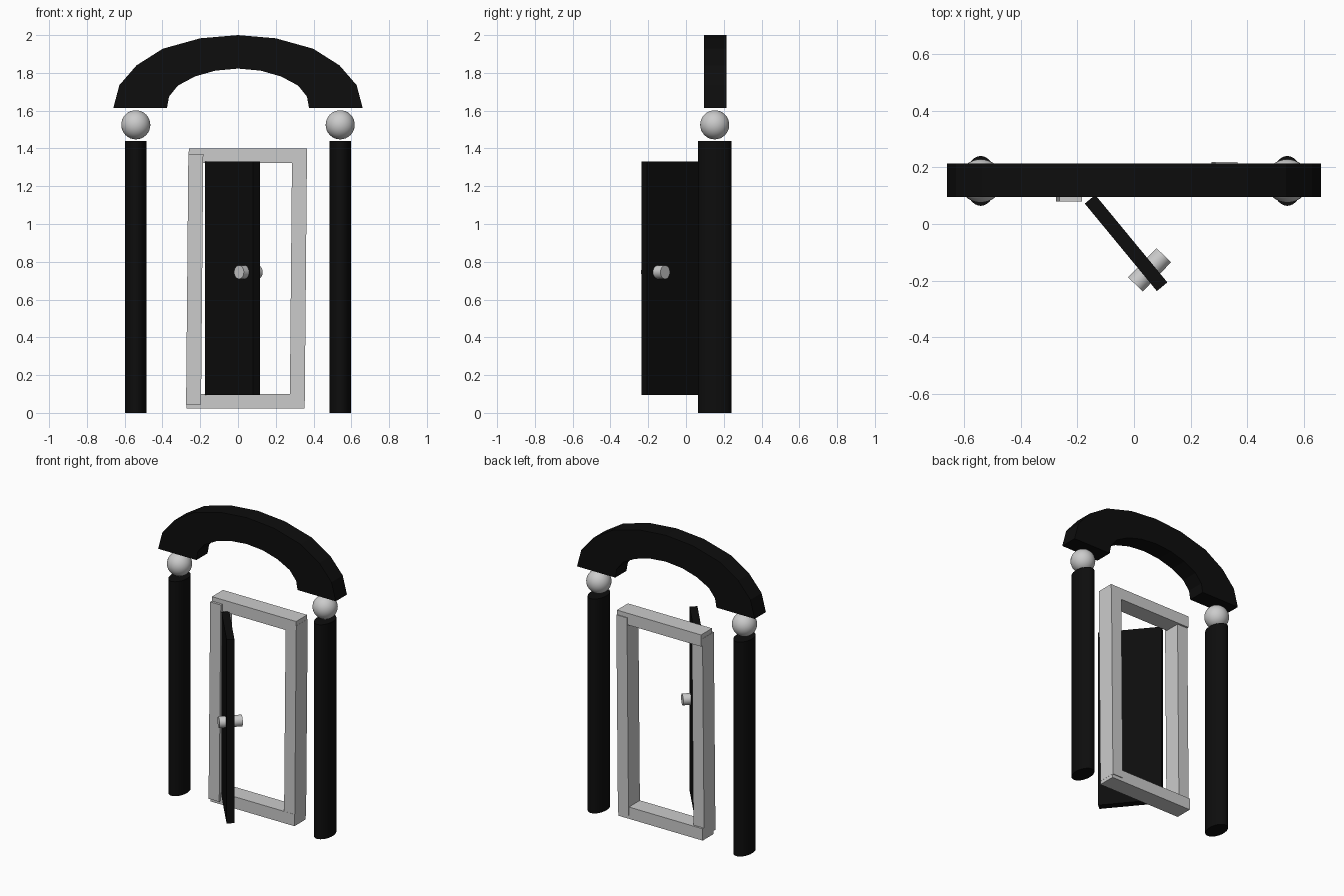
import bpy
from math import atan2, radians
from mathutils import Vector

if "Cube" in bpy.data.objects:
    bpy.data.objects.remove(bpy.data.objects["Cube"])

black = bpy.data.materials.new("black")
black.diffuse_color = (0.004, 0.004, 0.004, 1)
black.use_nodes = True
black.node_tree.nodes["Principled BSDF"].inputs["Base Color"].default_value = black.diffuse_color


def prism(name, profile, y0, y1, mat=None):
    """Extrude an (x, z) profile from y0 to y1."""
    n = len(profile)
    verts = [(x, y, z) for y in (y0, y1) for x, z in profile]
    faces = [list(range(n)), list(range(2 * n - 1, n - 1, -1))]
    faces += [[(i + 1) % n, i, n + i, n + (i + 1) % n] for i in range(n)]
    mesh = bpy.data.meshes.new(name)
    mesh.from_pydata(verts, [], faces)
    obj = bpy.data.objects.new(name, mesh)
    bpy.context.collection.objects.link(obj)
    if mat:
        mesh.materials.append(mat)
    return obj


def named(name, mat=None):
    obj = bpy.context.object
    obj.name = name
    if mat:
        obj.data.materials.append(mat)
    return obj


# columns (oval) and the balls on top of them
for side, x in (("left", -0.541), ("right", 0.541)):
    bpy.ops.mesh.primitive_cylinder_add(vertices=32, radius=1, depth=1.44, location=(x, 0.152, 0.72))
    col = named(side + "_column", black)
    col.scale = (0.056, 0.088, 1)
    bpy.ops.object.transform_apply(location=False, rotation=False, scale=True)
    bpy.ops.object.shade_smooth_by_angle()
    bpy.ops.mesh.primitive_uv_sphere_add(segments=32, ring_count=16, radius=0.077, location=(x, 0.152, 1.525))
    named(side + "_ball")
    bpy.ops.object.shade_smooth()

# faceted arch, mirrored half profiles
outer = [(0.66, 1.615), (0.628, 1.735), (0.537, 1.84), (0.398, 1.928), (0.2, 1.983), (0, 2.0)]
inner = [(0.376, 1.615), (0.365, 1.675), (0.318, 1.733), (0.228, 1.781), (0.12, 1.812), (0, 1.823)]


def full(half):
    return half + [(-x, z) for x, z in half[-2::-1]]


prism("arch", full(outer) + full(inner)[::-1], 0.095, 0.214, black)


# door frame, leaning slightly sideways
def bar(name, x0, x1, z0, z1, y0, y1):
    def lean(z):
        return (z - 0.02) * 0.009
    prism(name, [(x0 + lean(z0), z0), (x1 + lean(z0), z0),
                 (x1 + lean(z1), z1), (x0 + lean(z1), z1)], y0, y1)


bar("frame_left_jamb", -0.275, -0.196, 0.045, 1.37, 0.08, 0.2)
bar("frame_right_jamb", 0.274, 0.353, 0.045, 1.37, 0.097, 0.218)
bar("frame_sill", -0.273, 0.352, 0.022, 0.101, 0.096, 0.213)
bar("frame_head", -0.273, 0.352, 1.322, 1.4, 0.096, 0.213)

# open door
bpy.ops.mesh.primitive_cube_add(size=1, location=(-0.028, -0.067, 0.7125), rotation=(0, 0, radians(-50.5)))
door = named("door", black)
door.scale = (0.4, 0.048, 1.235)

# door knob passing through the door
a, b = Vector((0.005, -0.213, 0.745)), Vector((0.105, -0.11, 0.745))
d = b - a
bpy.ops.mesh.primitive_cylinder_add(vertices=32, radius=0.036, depth=d.length, location=(a + b) / 2,
                                    rotation=(0, radians(90), atan2(d.y, d.x)))
named("door_knob")
bpy.ops.object.shade_smooth_by_angle()
